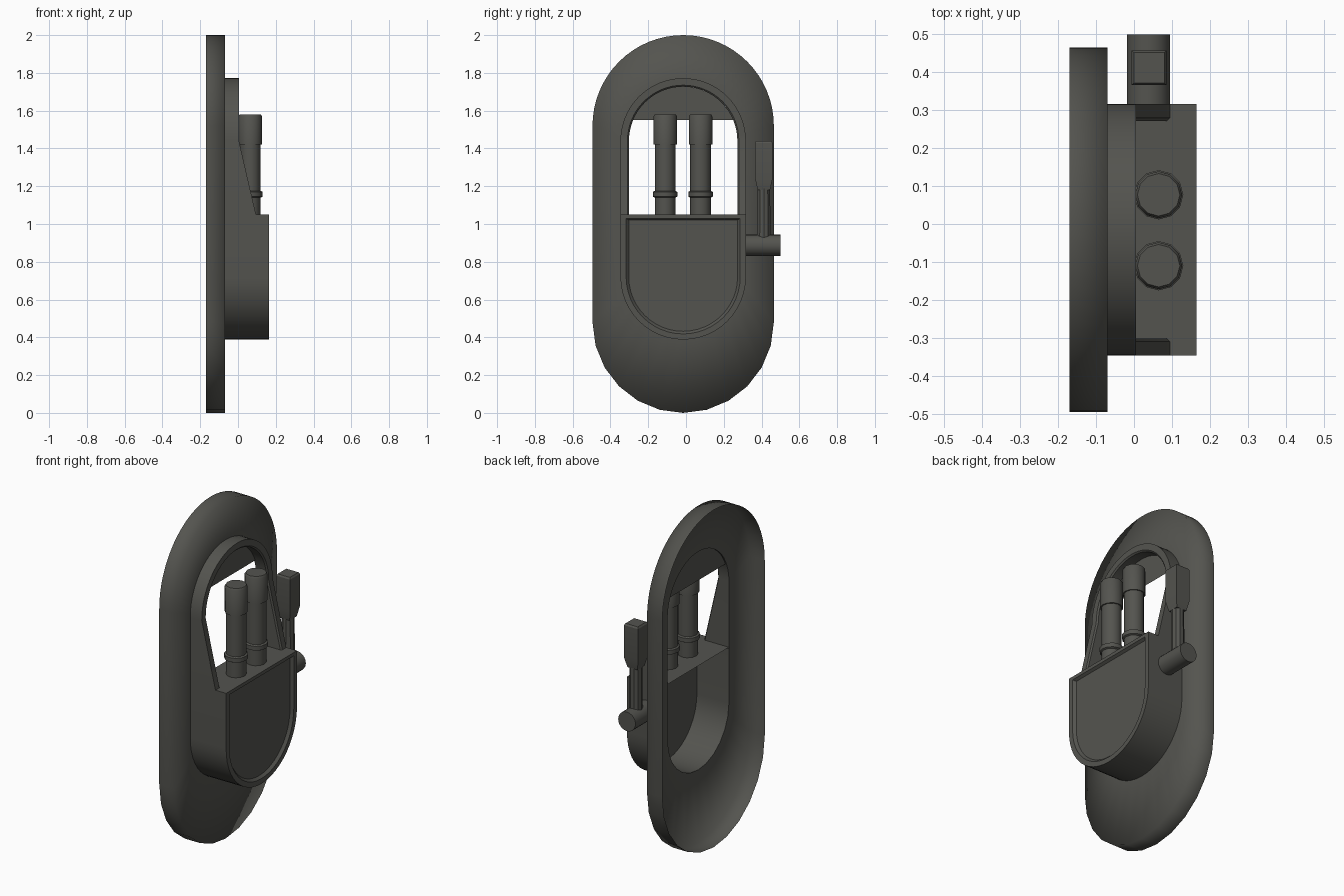
import bpy, bmesh, math
from mathutils import Vector, Matrix

if "Cube" in bpy.data.objects:
    bpy.data.objects.remove(bpy.data.objects["Cube"])

Y0 = -0.015           # centre line of plate and housing
BACK, FACE = -0.17, -0.07
SHELF = 1.05
LOW, HIGH = 0.72, 1.44  # arc centres of the housing

mat = bpy.data.materials.new("dark olive grey metal")
mat.diffuse_color = (0.088, 0.088, 0.078, 1)
mat.use_nodes = True
mat.node_tree.nodes["Principled BSDF"].inputs["Base Color"].default_value = mat.diffuse_color


def finish(name, bm, angle=30):
    bmesh.ops.remove_doubles(bm, verts=bm.verts, dist=0.0005)
    bmesh.ops.recalc_face_normals(bm, faces=bm.faces)
    me = bpy.data.meshes.new(name)
    bm.to_mesh(me)
    bm.free()
    me.materials.append(mat)
    ob = bpy.data.objects.new(name, me)
    bpy.context.collection.objects.link(ob)
    bpy.ops.object.select_all(action='DESELECT')
    ob.select_set(True)
    bpy.context.view_layer.objects.active = ob
    if angle is None:
        bpy.ops.object.shade_smooth()
    else:
        bpy.ops.object.shade_smooth_by_angle(angle=math.radians(angle))
    return ob


def arc(r, zc, a0, a1, n):
    return [(Y0 + r * math.cos(math.radians(a0 + (a1 - a0) * i / n)),
             zc + r * math.sin(math.radians(a0 + (a1 - a0) * i / n)))
            for i in range(n + 1)]


def stadium(r, lo, hi):
    return arc(r, lo, 180, 360, 12) + arc(r, hi, 0, 180, 32)


def cup_outline(r, top):
    return [(Y0 - r, top)] + arc(r, LOW, 180, 360, 24) + [(Y0 + r, top)]


def arch_outline(r):
    return [(Y0 + r, SHELF)] + arc(r, HIGH, 0, 180, 32) + [(Y0 - r, SHELF)]


def at(profile, x):
    """Place a (y, z) profile at depth x, or at depth x(z)."""
    return [Vector((x(z) if callable(x) else x, y, z)) for y, z in profile]


def strips(bm, loops, closed):
    rows = [[bm.verts.new(p) for p in loop] for loop in loops]
    n = len(rows[0])
    for a, b in zip(rows, rows[1:]):
        for i in range(n if closed else n - 1):
            j = (i + 1) % n
            bm.faces.new((a[i], a[j], b[j], b[i]))
    return rows


def fill(bm, points):
    bm.faces.new([bm.verts.new(p) for p in points])


def lathe(name, profile, sides, origin, rot=None, turn=0.0, angle=35):
    """Stack of rings (height, radius) closed at both ends."""
    bm = bmesh.new()
    loops = [[Vector((r * math.cos(turn + math.tau * k / sides),
                      r * math.sin(turn + math.tau * k / sides), h))
              for k in range(sides)] for h, r in profile]
    rows = strips(bm, loops, True)
    bm.faces.new(rows[0])
    bm.faces.new(rows[-1])
    if rot:
        bmesh.ops.transform(bm, matrix=rot, verts=bm.verts)
    bmesh.ops.translate(bm, vec=origin, verts=bm.verts)
    return finish(name, bm, angle)


# Back plate: open shell with an outer wall and a front face
bm = bmesh.new()
plate = stadium(0.48, 0.48, 1.52)
strips(bm, [at(plate, BACK), at(plate, FACE),
            at(stadium(0.287, LOW, HIGH), FACE)], True)
finish("back_plate", bm, None)


# Arched window frame with sloping cheeks and an inner tunnel
def front_x(z):
    return 0.005 + 0.09 * max(0.0, HIGH - z) / (HIGH - SHELF)


bm = bmesh.new()
strips(bm, [at(arch_outline(0.332), FACE),
            at(arch_outline(0.332), front_x),
            at(arch_outline(0.295), front_x),
            at(arch_outline(0.287), lambda z: front_x(z) - 0.008),
            at(arch_outline(0.287), FACE)], False)
finish("window_frame", bm)

# Panel closing the top of the arch
bm = bmesh.new()
half = math.degrees(math.asin(0.11 / 0.287))
fill(bm, at(arc(0.287, HIGH, half, 180 - half, 28), -0.062))
finish("arch_panel", bm)

# Rounded cup below the window: walls, raised rim and recessed front
bm = bmesh.new()
outer = cup_outline(0.332, SHELF)
recess = cup_outline(0.288, 1.02)
strips(bm, [at(outer, FACE), at(outer, 0.165)], False)
strips(bm, [at(outer, 0.165), at(cup_outline(0.302, 1.03), 0.165),
            at(recess, 0.15)], True)
fill(bm, at(recess, 0.15))
finish("cup_shell", bm)

# Hollow inside of the cup, seen from behind
bm = bmesh.new()
inner = cup_outline(0.287, SHELF - 0.005)
strips(bm, [at(inner, FACE), at(inner, 0.14)], False)
fill(bm, at(inner, 0.14))
finish("cup_lining", bm)

# Shelf on top of the cup
bm = bmesh.new()
fill(bm, [(x, Y0 + s, SHELF) for x, s in
          ((FACE, -0.332), (0.165, -0.332), (0.165, 0.332), (FACE, 0.332))])
finish("shelf", bm)

# Two capped pipes with collars
pipe = [(1.05, 0.055), (1.14, 0.055), (1.145, 0.065), (1.17, 0.065),
        (1.175, 0.055), (1.42, 0.055), (1.42, 0.062), (1.57, 0.062),
        (1.58, 0.056)]
for name, y in (("pipe_near", -0.110), ("pipe_far", 0.077)):
    lathe(name, pipe, 12, (0.065, y, 0))

# Lever: axle, arm and square grip
lathe("lever_axle", [(0.30, 0.057), (0.50, 0.057)], 20, (0.038, 0, 0.887),
      Matrix.Rotation(-math.pi / 2, 4, 'X'))
lathe("lever_arm", [(0.90, 0.037), (1.22, 0.035)], 10, (0.04, 0.412, 0))
q = math.sqrt(2)
lathe("lever_grip", [(1.18, 0.033 * q), (1.24, 0.046 * q), (1.43, 0.046 * q),
                     (1.44, 0.040 * q)], 4, (0.04, 0.412, 0),
      turn=math.pi / 4, angle=20)
